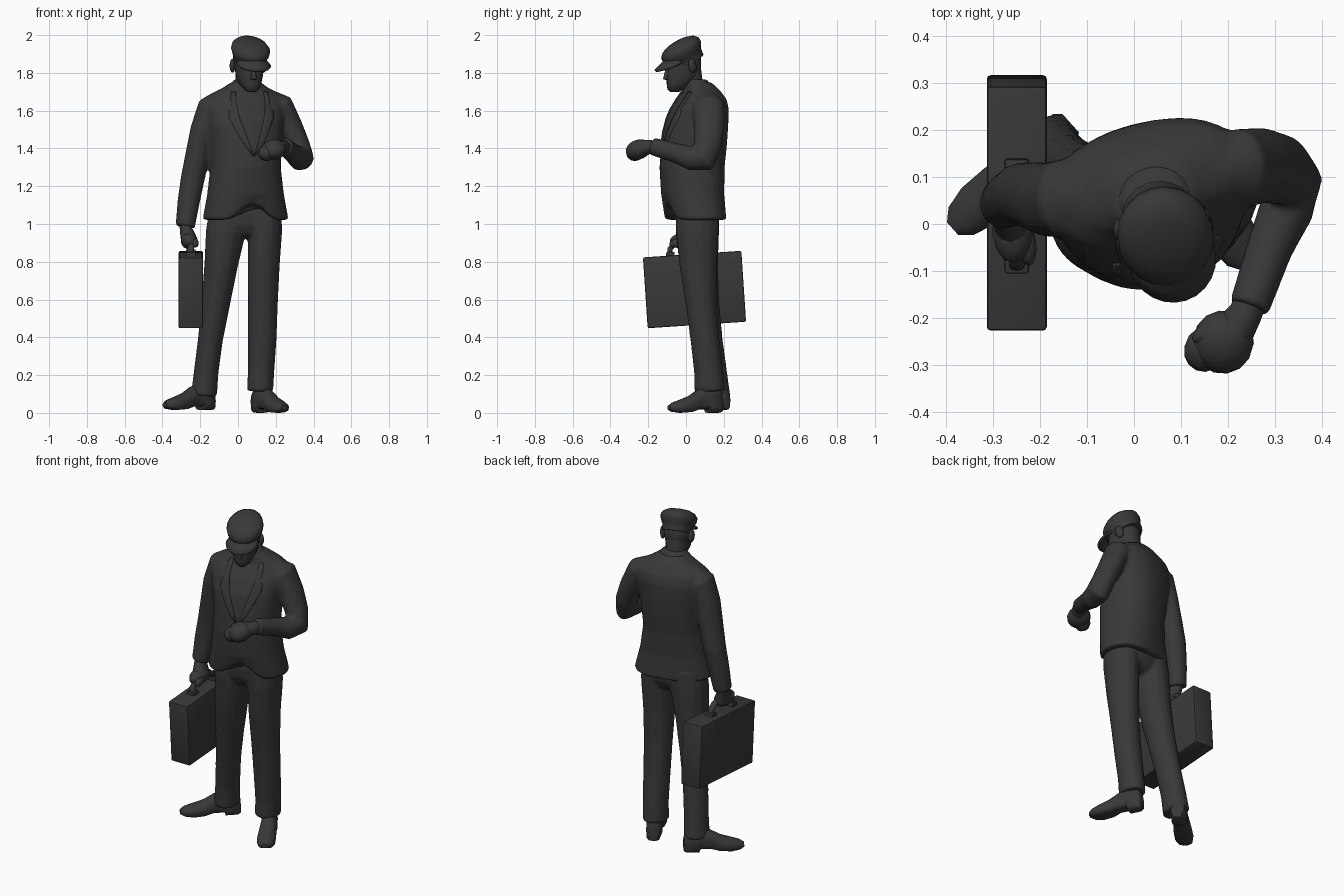
import bpy, bmesh
from math import sin, cos, pi, radians
from mathutils import Vector, Matrix

if "Cube" in bpy.data.objects:
    bpy.data.objects.remove(bpy.data.objects["Cube"])

DARK = bpy.data.materials.new("dark_grey")
DARK.diffuse_color = (0.04, 0.04, 0.04, 1)
DARK.use_nodes = True
DARK.node_tree.nodes["Principled BSDF"].inputs["Base Color"].default_value = DARK.diffuse_color
YAW = radians(15)          # body and head are turned towards +x


def finish(name, bm, angle=50, matrix=None):
    bmesh.ops.recalc_face_normals(bm, faces=bm.faces)
    if matrix:
        bm.transform(matrix)
    me = bpy.data.meshes.new(name)
    bm.to_mesh(me)
    bm.free()
    ob = bpy.data.objects.new(name, me)
    bpy.context.collection.objects.link(ob)
    me.materials.append(DARK)
    bpy.ops.object.select_all(action='DESELECT')
    ob.select_set(True)
    bpy.context.view_layer.objects.active = ob
    bpy.ops.object.shade_smooth_by_angle(angle=radians(angle))
    return ob


def spow(v, e):
    return abs(v) ** e * (1 if v >= 0 else -1)


def ell(c, rx, ry, yaw=0.0, n=20, p=2.0):
    """Horizontal superellipse ring."""
    rot = Matrix.Rotation(yaw, 3, 'Z')
    angs = [2 * pi * i / n for i in range(n)]
    return [Vector(c) + rot @ Vector((rx * spow(cos(a), 2 / p), ry * spow(sin(a), 2 / p), 0)) for a in angs]


def loft(name, rings, closed=True, angle=50, matrix=None):
    bm = bmesh.new()
    rows = [[bm.verts.new(p) for p in r] for r in rings]
    n = len(rows[0])
    for a, b in zip(rows, rows[1:]):
        for i in range(n if closed else n - 1):
            j = (i + 1) % n
            bm.faces.new((a[i], a[j], b[j], b[i]))
    if closed:
        bm.faces.new(rows[0])
        bm.faces.new(rows[-1])
    return finish(name, bm, angle, matrix)


def tube(name, pts, n=14, ref=(1, 0, 0)):
    """Limb through points (x, y, z, radius along bend, radius across)."""
    P = [Vector(p[:3]) for p in pts]
    rings = []
    for i, p in enumerate(P):
        t = P[min(i + 1, len(P) - 1)] - P[max(i - 1, 0)]
        u = t.cross(Vector(ref)).normalized()
        v = t.cross(u).normalized()
        ru, rv = pts[i][3], pts[i][-1]
        rings.append([p + u * ru * cos(2 * pi * k / n) + v * rv * sin(2 * pi * k / n) for k in range(n)])
    return loft(name, rings)


def blob(name, loc, scale, tilt=0, turn=0):
    bm = bmesh.new()
    bmesh.ops.create_uvsphere(bm, u_segments=14, v_segments=9, radius=1)
    rot = Matrix.Rotation(turn, 3, 'Z') @ Matrix.Rotation(tilt, 3, 'X')
    return finish(name, bm, 60, Matrix.LocRotScale(Vector(loc), rot, Vector(scale)))


def blend(name, parts, voxel=.01, smooth=4):
    """Join overlapping parts into one continuous skin."""
    bpy.ops.object.select_all(action='DESELECT')
    for ob in parts:
        ob.select_set(True)
    bpy.context.view_layer.objects.active = parts[0]
    bpy.ops.object.join()
    ob = parts[0]
    ob.name = name
    ob.modifiers.clear()
    m = ob.modifiers.new("skin", 'REMESH')
    m.mode, m.voxel_size, m.use_smooth_shade = 'VOXEL', voxel, True
    m = ob.modifiers.new("relax", 'SMOOTH')
    m.factor, m.iterations = .5, smooth


def box(name, size, matrix, bevel):
    bm = bmesh.new()
    bmesh.ops.create_cube(bm, size=1)
    bmesh.ops.scale(bm, vec=size, verts=bm.verts)
    bmesh.ops.bevel(bm, geom=bm.edges[:], offset=bevel, segments=2, affect='EDGES', profile=0.5)
    return finish(name, bm, 35, matrix)


# jacket: sections (z, cx, cy, rx, ry)
JP = 2.3
JACKET = [(1.022, .04, .05, .23, .153), (1.16, .04, .035, .203, .16), (1.30, .04, .032, .185, .168),
          (1.42, .04, .043, .191, .169), (1.53, .035, .055, .207, .162), (1.61, .035, .073, .222, .143),
          (1.66, .035, .083, .212, .12), (1.695, .038, .083, .17, .097), (1.725, .04, .073, .115, .085),
          (1.75, .042, .06, .08, .07)]
rings = [ell((cx, cy, z), rx, ry, YAW, 32, JP) for z, cx, cy, rx, ry in JACKET]
rim = ell((.04, .05, 1.022), .185, .112, YAW, 32, JP)
for i in range(32):        # front cutaway of the hem
    lift = .085 * max(0, -sin(2 * pi * i / 32)) ** 16
    rings[0][i].z += lift
    rim[i].z += lift
jacket = loft("jacket", [rim] + rings, angle=45)

# sleeves, blended into the jacket
right_sleeve = tube("right_sleeve", [
    (-.09, .065, 1.67, .05, .045), (-.145, .055, 1.62, .085, .07), (-.185, .052, 1.50, .08, .068),
    (-.215, .06, 1.36, .073, .066), (-.24, .065, 1.24, .067, .064), (-.261, .055, 1.12, .061, .06),
    (-.28, .042, .985, .054, .052)])
left_sleeve = tube("left_sleeve", [
    (.15, .10, 1.675, .05, .045), (.225, .118, 1.625, .087, .07), (.275, .125, 1.52, .081, .066),
    (.318, .115, 1.42, .076, .062), (.34, .09, 1.345, .078, .062), (.325, .03, 1.347, .065, .059),
    (.29, -.05, 1.375, .053, .05), (.245, -.18, 1.412, .047, .044)])
blend("jacket", [jacket, right_sleeve, left_sleeve])


def on_jacket(u, z, off):
    """Point on the front of the jacket at sideways distance u."""
    for a, b in zip(JACKET, JACKET[1:]):
        if a[0] <= z <= b[0]:
            f = (z - a[0]) / (b[0] - a[0])
            _, cx, cy, rx, ry = [p + (q - p) * f for p, q in zip(a, b)]
            y = -ry * max(0, 1 - abs(u / rx) ** JP) ** (1 / JP) - off
            return Vector((cx, cy, z)) + Matrix.Rotation(YAW, 3, 'Z') @ Vector((u, y, 0))


# lapels: rows (z, inner u, outer u)
LAPEL = [(1.36, 0, .006), (1.42, .022, .05), (1.49, .044, .088), (1.56, .066, .122),
         (1.60, .075, .118), (1.605, .076, .1), (1.66, .08, .106), (1.70, .075, .1)]
for side, s in (("right", -1), ("left", 1)):
    grid = [[on_jacket(s * (a + (b - a) * k / 4), z, .001) for k in range(5)] for z, a, b in LAPEL]
    m = loft(side + "_lapel", grid, closed=False).modifiers.new("thickness", 'SOLIDIFY')
    m.thickness, m.offset = .01, 0

# collar and neck
loft("collar", [ell((.04, .068, 1.69), .11, .09, YAW), ell((.042, .058, 1.735), .086, .074, YAW),
                ell((.045, .05, 1.76), .07, .064, YAW), ell((.045, .05, 1.765), .06, .054, YAW)])
loft("neck", [ell((.042, .05, 1.68), .066, .06, YAW), ell((.045, .03, 1.76), .06, .057, YAW),
              ell((.05, .015, 1.86), .062, .06, YAW)])

# head: rows (z, front y, back y, half width)
HEAD = [(1.700, -.085, -.035, .022), (1.712, -.098, -.012, .038), (1.74, -.102, .025, .055),
        (1.78, -.104, .07, .068), (1.83, -.104, .08, .076), (1.88, -.1, .078, .08), (1.93, -.06, .05, .06)]
loft("head", [ell((.056 - .27 * (f + b) / 2, (f + b) / 2, z), w, (b - f) / 2, YAW, 20, 2.2) for z, f, b, w in HEAD])
FACE = Matrix.Translation((.056, 0, 0)) @ Matrix.Rotation(YAW, 4, 'Z')
loft("nose", [ell((0, -.104, 1.762), .010, .008, n=8), ell((0, -.108, 1.768), .016, .018, n=8),
              ell((0, -.106, 1.80), .012, .012, n=8), ell((0, -.1, 1.835), .01, .008, n=8)], matrix=FACE)
for side, s in (("right", -1), ("left", 1)):
    blob(side + "_ear", FACE @ Vector((s * .085, .012, 1.838)), (.015, .024, .038), .2, YAW + s * .35)

# cap tipped forward, with a sloping peak
CAP = Matrix.Translation((.062, -.012, 1.896)) @ Matrix.Rotation(radians(18), 4, 'Z') @ Matrix.Rotation(radians(30), 4, 'X')
PROFILE = [(-.05, .082), (-.015, .086), (-.005, .092), (.02, .102), (.042, .102), (.062, .085), (.075, .055), (.079, .015)]
loft("cap", [ell((0, 0, z), r, r * 1.13) for z, r in PROFILE], matrix=CAP, angle=60)
arcs = []
for k in range(4):
    row = []
    for i in range(15):
        a = radians(-64 + 128 * i / 14)
        r = .092 + k / 3 * .088 * max(0, cos(a) - .4) ** .6 * 1.35
        row.append(Vector((r * sin(a) * .85, -r * cos(a), .034 - .026 * k / 3 - .03 * sin(a) ** 2)))
    arcs.append(row)
loft("cap_peak", arcs, closed=False, matrix=CAP).modifiers.new("thickness", 'SOLIDIFY').thickness = .012

# hands
tube("right_wrist", [(-.277, .045, 1.02, .04, .034), (-.275, .03, .97, .042, .034), (-.262, .015, .925, .06, .042)])
blob("right_fist", (-.258, -.005, .91), (.046, .08, .044))
blob("right_thumb", (-.228, -.045, .9), (.02, .045, .024), .2, .1)
tube("left_wrist", [(.255, -.15, 1.405, .034), (.238, -.19, 1.408, .037), (.215, -.225, 1.402, .044)])
blob("left_fist", (.19, -.252, 1.394), (.066, .07, .052), .35, -.3)
blob("left_knuckles", (.152, -.267, 1.376), (.045, .05, .042), .3, -.4)
blob("left_thumb", (.168, -.225, 1.414), (.05, .022, .02), 0, .5)

# trousers, seat and legs blended
seat = loft("trouser_seat", [ell((.035, .06, z), rx, ry, .1, 24, 2.4) for z, rx, ry in
                             ((1.16, .16, .105), (1.05, .19, .115), (.99, .185, .108), (.945, .15, .085), (.925, .09, .05))])
right_leg = tube("right_trouser_leg", [
    (-.05, .06, 1.08, .115, .1), (-.065, .06, .96, .116, .107), (-.09, .068, .78, .102, .09),
    (-.118, .09, .58, .087, .077), (-.146, .115, .39, .079, .067),
    (-.168, .14, .22, .077, .066), (-.18, .152, .095, .082, .07)])
left_leg = tube("left_trouser_leg", [
    (.135, .06, 1.08, .115, .097), (.143, .06, .96, .114, .092), (.136, .065, .78, .1, .086),
    (.132, .08, .58, .082, .08), (.128, .1, .39, .077, .077),
    (.122, .12, .22, .078, .071), (.117, .125, .115, .082, .07)])
blend("trousers", [seat, right_leg, left_leg])

# shoes: sections (along, half width, bottom, top)
SHOE = [(0, .026, .006, .09), (.015, .04, 0, .13), (.08, .046, 0, .145), (.085, .044, .018, .145), (.14, .044, .018, .125),
        (.19, .051, .004, .092), (.25, .052, 0, .07), (.295, .04, .006, .055), (.318, .018, .016, .04)]


def shoe(name, heel, toe, base):
    d = Vector(toe) - Vector(heel)
    k = d.length / .318
    d.normalize()
    side = Vector((d.y, -d.x, 0))
    rings = []
    for t, w, lo, hi in SHOE:
        ring = []
        for i in range(16):
            s, c = sin(2 * pi * i / 16), cos(2 * pi * i / 16)
            e = .5 if s < 0 else 1
            z = base + (lo + hi) / 2 + (hi - lo) / 2 * spow(s, e)
            ring.append(Vector(heel) + d * t * k + side * w * spow(c, e) + Vector((0, 0, z)))
        rings.append(ring)
    loft(name, rings, angle=45)


shoe("right_shoe", (-.135, .215, 0), (-.387, -.01, 0), .015)
shoe("left_shoe", (.095, .185, 0), (.245, -.09, 0), 0)

# briefcase, tipped slightly forward
CASE = Matrix.Translation((-.25, .045, .653)) @ Matrix.Rotation(radians(3.8), 4, 'X')
box("briefcase", (.128, .522, .376), CASE, .008)
for name, y in (("front", -.115), ("back", .085)):
    box(name + "_handle_mount", (.052, .045, .03), CASE @ Matrix.Translation((0, y, .192)), .006)
ends = [(-.12, .19), (-.115, .225), (-.085, .25), (-.015, .255), (.05, .25), (.08, .225), (.085, .19)]
tube("briefcase_handle", [(*(CASE @ Vector((0, y, z))), .014, .018) for y, z in ends], n=10)
